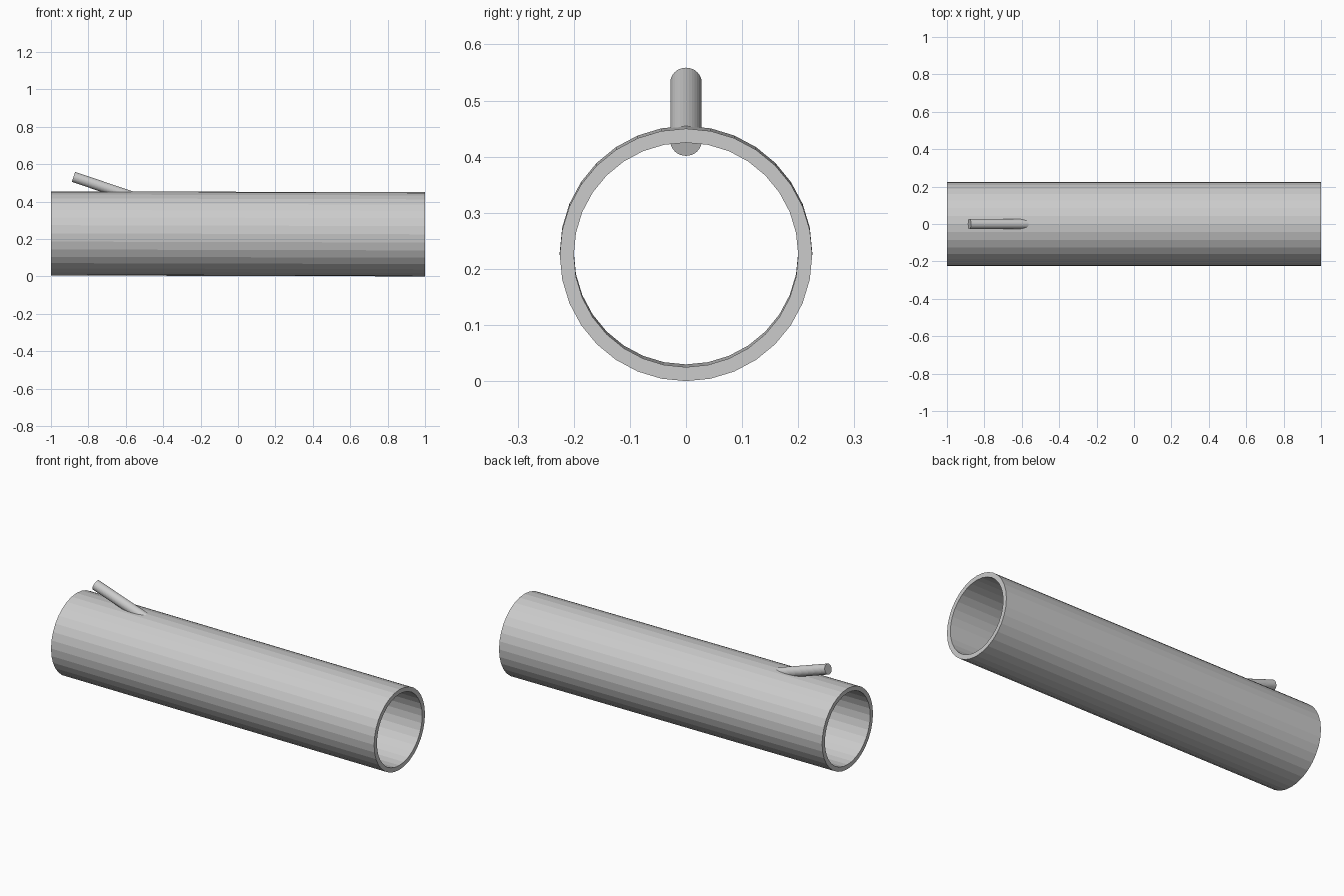
import bpy, bmesh
from math import cos, sin, pi
from mathutils import Vector

if "Cube" in bpy.data.objects:
    bpy.data.objects.remove(bpy.data.objects["Cube"])


def swept_profile(name, start, end, radii, sides=32):
    """Straight round bar from start to end; two radii make an open pipe."""
    start, end = Vector(start), Vector(end)
    side = Vector((0, 1, 0))
    up = (end - start).normalized().cross(side)
    bm = bmesh.new()

    def ring(centre, r):
        return [bm.verts.new(centre + r * (up * cos(2 * pi * i / sides) + side * sin(2 * pi * i / sides)))
                for i in range(sides)]

    def bridge(a, b):
        for i in range(sides):
            j = (i + 1) % sides
            bm.faces.new((a[i], a[j], b[j], b[i]))

    outer = [ring(start, radii[0]), ring(end, radii[0])]
    bridge(*outer)
    if len(radii) == 2:
        inner = [ring(start, radii[1]), ring(end, radii[1])]
        bridge(*inner)
        for o, i in zip(outer, inner):
            bridge(o, i)
    else:
        for o in outer:
            bm.faces.new(o)
    bmesh.ops.recalc_face_normals(bm, faces=bm.faces)
    mesh = bpy.data.meshes.new(name)
    bm.to_mesh(mesh)
    bm.free()
    obj = bpy.data.objects.new(name, mesh)
    bpy.context.collection.objects.link(obj)
    return obj


# Main open tube, very slightly tilted
swept_profile("main_tube", (-1, 0, 0.2298), (1, 0, 0.225), (0.225, 0.2))

# Slanted spout rod, its lower end passing through the tube wall
swept_profile("slanted_rod", (-0.88, 0, 0.532), (-0.572, 0, 0.428), (0.028,))
